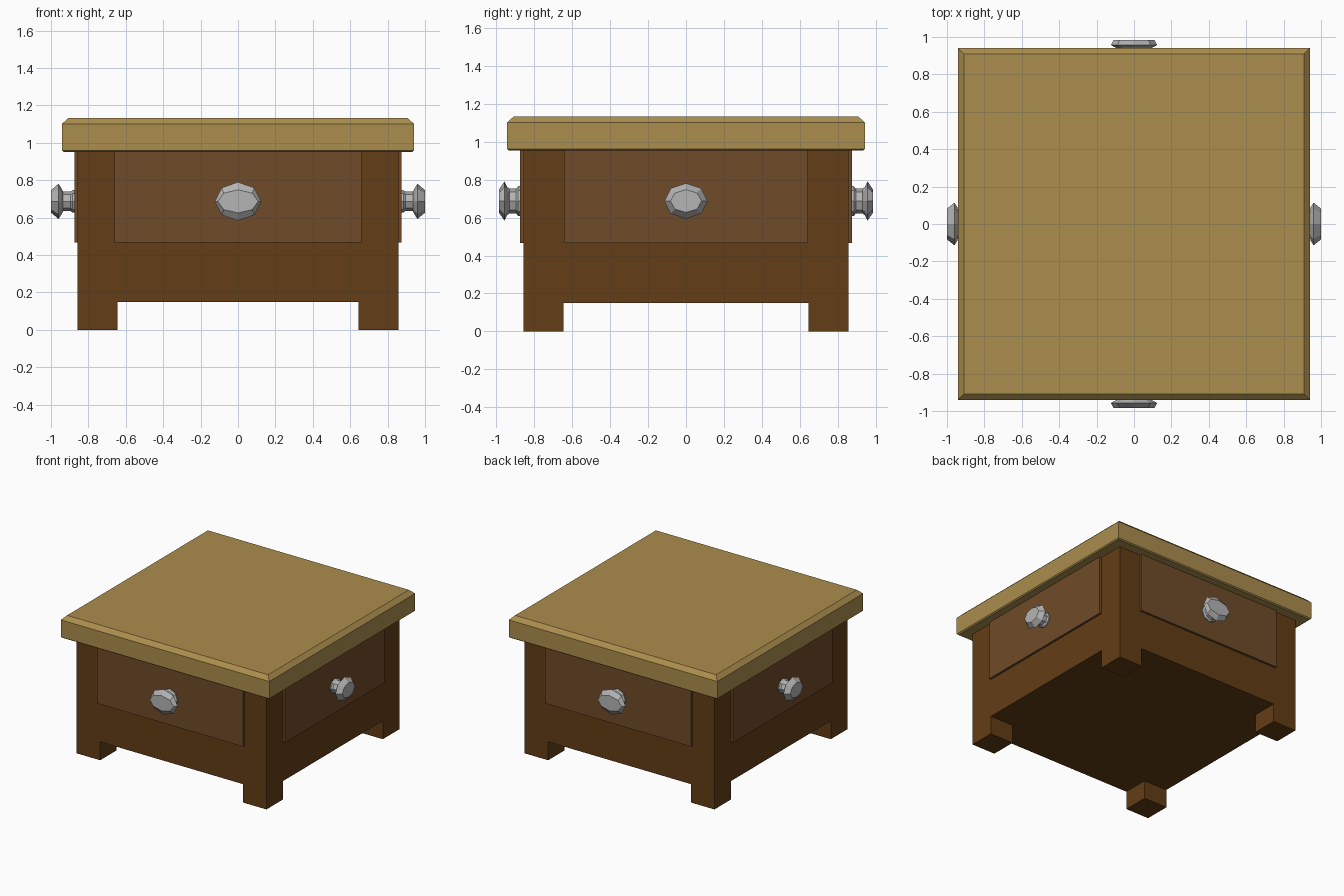
import bpy, bmesh
from math import sin, cos, pi
from mathutils import Matrix

if "Cube" in bpy.data.objects:
    bpy.data.objects.remove(bpy.data.objects["Cube"])


def material(name, rgb):
    m = bpy.data.materials.new(name)
    m.diffuse_color = (*rgb, 1)
    m.use_nodes = True
    m.node_tree.nodes["Principled BSDF"].inputs["Base Color"].default_value = m.diffuse_color
    return m


DARK = material("dark_wood", (0.125, 0.048, 0.008))
MID = material("drawer_wood", (0.16, 0.07, 0.022))
LIGHT = material("light_wood", (0.41, 0.27, 0.075))
METAL = material("metal", (0.46, 0.46, 0.46))


def finish(bm, name, mat, matrix=Matrix()):
    bmesh.ops.transform(bm, matrix=matrix, verts=bm.verts)
    bmesh.ops.recalc_face_normals(bm, faces=bm.faces)
    me = bpy.data.meshes.new(name)
    bm.to_mesh(me)
    bm.free()
    me.materials.append(mat)
    ob = bpy.data.objects.new(name, me)
    bpy.context.collection.objects.link(ob)
    return ob


def box_mesh(lo, hi):
    bm = bmesh.new()
    size = [b - a for a, b in zip(lo, hi)]
    mid = [(a + b) / 2 for a, b in zip(lo, hi)]
    bmesh.ops.create_cube(bm, size=1, matrix=Matrix.Translation(mid) @ Matrix.Diagonal((*size, 1)))
    return bm


def loft(rings, sides, start, name, mat, matrix=Matrix()):
    """Closed stack of rings given as (height, radius_x, radius_y)."""
    bm = bmesh.new()
    loops = [[bm.verts.new((rx * cos(start + 2 * pi * i / sides),
                            ry * sin(start + 2 * pi * i / sides), h))
              for i in range(sides)] for h, rx, ry in rings]
    for a, b in zip(loops, loops[1:]):
        for i in range(sides):
            j = (i + 1) % sides
            bm.faces.new((a[i], a[j], b[j], b[i]))
    bm.faces.new(loops[0][::-1])
    bm.faces.new(loops[-1])
    return finish(bm, name, mat, matrix)


# Body with four feet extruded from the corners of its underside
W, FOOT, FLOOR = 0.857, 0.645, 0.15
bm = box_mesh((-W, -W, FLOOR), (W, W, 0.955))
for axis in ((1, 0, 0), (0, 1, 0)):
    for s in (-FOOT, FOOT):
        bmesh.ops.bisect_plane(bm, geom=bm.verts[:] + bm.edges[:] + bm.faces[:],
                               plane_co=[s * c for c in axis], plane_no=axis)
feet = []
for f in bm.faces:
    c = f.calc_center_median()
    if abs(c.z - FLOOR) < 1e-4 and abs(c.x) > FOOT and abs(c.y) > FOOT:
        feet.append(f)
ext = bmesh.ops.extrude_discrete_faces(bm, faces=feet)
for f in ext["faces"]:
    for v in f.verts:
        v.co.z = 0
bmesh.ops.remove_doubles(bm, verts=bm.verts, dist=1e-5)
finish(bm, "body", DARK)

# Lid with a chamfered top edge
R = 2 ** 0.5
loft([(z, w * R, w * R) for z, w in
      ((0.952, 0.932), (0.96, 0.942), (1.10, 0.942), (1.133, 0.908))],
     4, pi / 4, "lid", LIGHT)

# Knob profiles: distance from centre, half width, half height
FRONT_KNOB = [(0.865, 0.07, 0.078), (0.884, 0.07, 0.078), (0.895, 0.06, 0.066),
              (0.93, 0.06, 0.066), (0.943, 0.098, 0.075),
              (0.957, 0.124, 0.103), (0.985, 0.108, 0.062)]
SIDE_KNOB = [(0.865, 0.066, 0.06), (0.884, 0.066, 0.06), (0.895, 0.056, 0.052),
             (0.935, 0.056, 0.052), (0.945, 0.09, 0.072),
             (0.96, 0.114, 0.094), (1.0, 0.082, 0.06)]

# Drawer front and knob on each side
for k, side in enumerate(("front", "right", "back", "left")):
    turn = Matrix.Rotation(k * pi / 2, 4, 'Z')
    half = 0.66 if k % 2 == 0 else 0.642
    finish(box_mesh((-half, -0.875, 0.467), (half, -0.84, 0.954)), side + "_drawer", MID, turn)
    out = turn @ Matrix.Translation((0, 0, 0.687)) @ Matrix.Rotation(pi / 2, 4, 'X')
    loft(SIDE_KNOB if k % 2 else FRONT_KNOB, 8, 0, side + "_knob", METAL, out)
